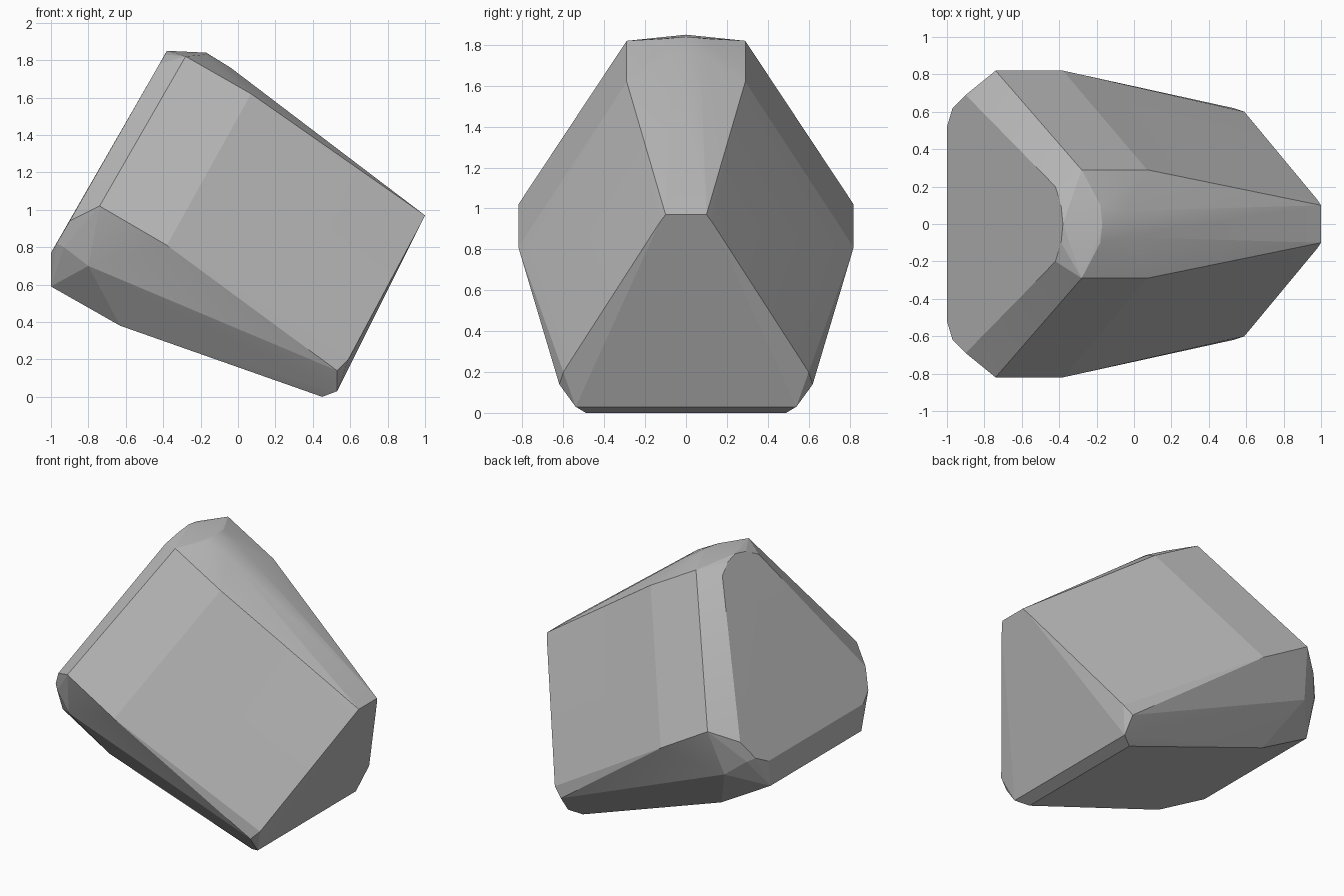
import bpy
import bmesh
import math

cube = bpy.data.objects.get("Cube")
if cube:
    bpy.data.objects.remove(cube, do_unlink=True)

# Corners of one half of the stone: x, distance from the middle plane, z
side_faces = [(-.74, .82, 1.02), (-.28, .29, 1.82), (.07, .29, 1.62),
              (1, .1, .97), (.53, .62, .14), (-.38, .82, .81)]
sloped_cap = [(-1, .52, .77), (-.97, .62, .82), (-.9, .69, .94),
              (-.42, .2, 1.78), (-.39, .1, 1.83), (-.38, 0, 1.85)]
crown = [(-.17, 0, 1.84), (-.18, .1, 1.83), (-.04, .07, 1.76)]
end_face = [(.98, .13, .93), (.59, .6, .2), (.53, .54, .03)]
underside = [(.45, .49, 0), (-.63, .51, .38), (-1, .5, .59),
             (-.8, .72, .7), (-.93, .66, .8)]

# Wrap the mirrored corners in a convex shell
bm = bmesh.new()
for x, y, z in side_faces + sloped_cap + crown + end_face + underside:
    for side in ((-1, 1) if y else (1,)):
        bm.verts.new((x, y * side, z))
hull = bmesh.ops.convex_hull(bm, input=bm.verts)
loose = [v for v in hull["geom_interior"] if isinstance(v, bmesh.types.BMVert)]
bmesh.ops.delete(bm, geom=loose, context="VERTS")
bmesh.ops.dissolve_limit(bm, angle_limit=math.radians(2),
                         verts=bm.verts, edges=bm.edges)
bmesh.ops.recalc_face_normals(bm, faces=bm.faces)

mesh = bpy.data.meshes.new("stone")
bm.to_mesh(mesh)
bm.free()
stone = bpy.data.objects.new("stone", mesh)
bpy.context.collection.objects.link(stone)

# Plain grey stone
grey = bpy.data.materials.new("stone grey")
grey.use_nodes = True
grey.diffuse_color = (.5, .5, .5, 1)
grey.node_tree.nodes["Principled BSDF"].inputs["Base Color"].default_value = (.5, .5, .5, 1)
mesh.materials.append(grey)

# Soften the shallow creases only
bpy.ops.object.select_all(action="DESELECT")
stone.select_set(True)
bpy.context.view_layer.objects.active = stone
bpy.ops.object.shade_smooth_by_angle(angle=math.radians(10))
